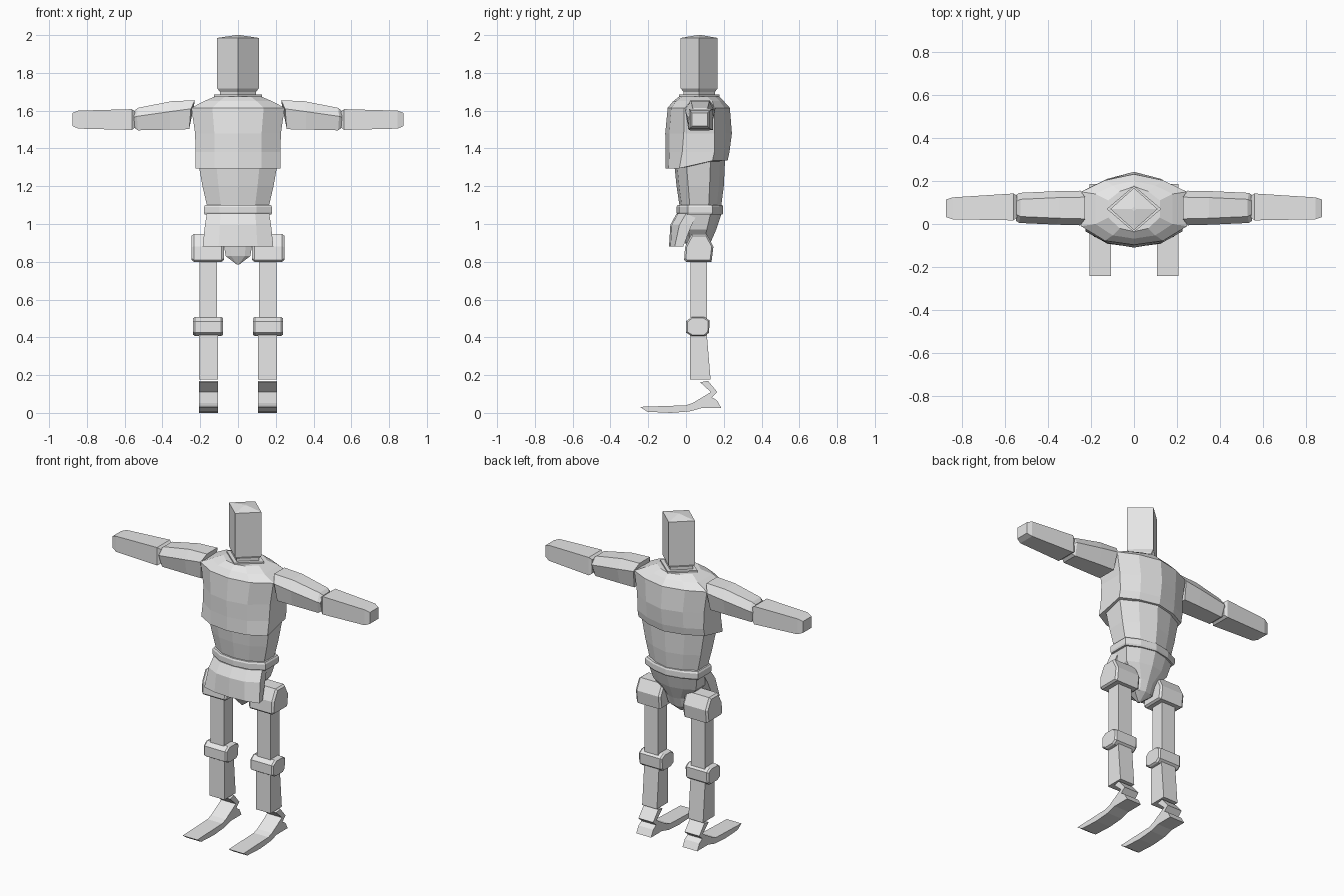
import bpy, bmesh

grey = bpy.data.materials.new("light grey")
grey.diffuse_color = (0.8, 0.8, 0.8, 1)


def loft(name, rings, side=1):
    """Skin a stack of equal-length rings, cap both ends; side=-1 mirrors in x."""
    bm = bmesh.new()
    rows = [[bm.verts.new((x * side, y, z)) for x, y, z in r] for r in rings]
    n = len(rows[0])
    for a, b in zip(rows, rows[1:]):
        for i in range(n):
            j = (i + 1) % n
            bm.faces.new((a[i], a[j], b[j], b[i]))
    bm.faces.new(rows[0][::-1])
    bm.faces.new(rows[-1])
    bmesh.ops.recalc_face_normals(bm, faces=bm.faces)
    me = bpy.data.meshes.new(name)
    bm.to_mesh(me)
    bm.free()
    me.materials.append(grey)
    ob = bpy.data.objects.new(name, me)
    bpy.context.collection.objects.link(ob)
    return ob


def diamond(r, ry, z, cy=0.07):
    return [(r, cy, z), (0, cy + ry, z), (-r, cy, z), (0, cy - ry, z)]


def body(z, w, front, back, sf=0.0, sb=0.14, zb=None):
    """Ten-sided torso ring: ridge front and back, flat sides from sf to sb."""
    zb = z if zb is None else zb
    m = 0.55 * w
    half = [(m, front + (sf - front) * 0.22, z), (w, sf, z), (w, sb, zb),
            (m, back - (back - sb) * 0.35, zb)]
    return ([(0, front, z)] + half + [(0, back, zb)]
            + [(-x, y, q) for x, y, q in reversed(half)])


def prism(profile, x0, x1):
    """Two rings extruding a (y, z) profile along x."""
    return [[(x, y, z) for y, z in profile] for x in (x0, x1)]


# head, neck and collar
loft("head", [diamond(0.095, 0.083, 1.70), diamond(0.11, 0.098, 1.717),
              diamond(0.11, 0.098, 1.985), diamond(0.01, 0.01, 2.0)])
loft("neck", [diamond(0.095, 0.083, 1.66), diamond(0.095, 0.083, 1.71)])
loft("collar", [diamond(0.127, 0.108, 1.66), diamond(0.127, 0.108, 1.685)])

# torso
loft("chest", [body(1.295, 0.225, -0.108, 0.22, -0.035, 0.14, 1.335),
               body(1.38, 0.225, -0.108, 0.23, -0.02, 0.15),
               body(1.48, 0.227, -0.110, 0.243, -0.012, 0.15),
               body(1.615, 0.247, -0.097, 0.232, -0.01, 0.15),
               body(1.65, 0.18, -0.068, 0.20, 0.0, 0.14),
               body(1.676, 0.12, -0.035, 0.175, 0.03, 0.11)])
loft("abdomen", [body(1.07, 0.16, -0.03, 0.185, 0.025, 0.115),
                 body(1.10, 0.165, -0.035, 0.187, 0.02, 0.12),
                 body(1.20, 0.188, -0.05, 0.20, 0.012, 0.125),
                 body(1.345, 0.214, -0.065, 0.207, 0.0, 0.13)])
loft("belt", [body(1.05, 0.176, -0.045, 0.193, 0.012, 0.135),
              body(1.06, 0.18, -0.05, 0.197, 0.01, 0.14),
              body(1.09, 0.18, -0.05, 0.197, 0.01, 0.14),
              body(1.10, 0.174, -0.045, 0.193, 0.012, 0.135)])

# pelvis: tapering core and flared front skirt
loft("pelvis", [body(0.785, 0.006, 0.035, 0.05, 0.038, 0.045),
                body(0.83, 0.065, 0.01, 0.10, 0.025, 0.08),
                body(0.89, 0.075, 0.0, 0.125, 0.02, 0.09),
                body(0.97, 0.145, -0.03, 0.16, 0.015, 0.11),
                body(1.055, 0.165, -0.04, 0.188, 0.015, 0.13)])


def skirt_ring(z, w, front, sf, back):
    half = [(w * 0.55, front + 0.008, z), (w, sf, z), (w * 0.95, back, z)]
    return ([(0, front, z)] + half
            + [(-x, y, q) for x, y, q in reversed(half)])


loft("front_skirt", [skirt_ring(0.88, 0.187, -0.09, -0.06, -0.015),
                     skirt_ring(0.995, 0.175, -0.083, -0.035, 0.03),
                     skirt_ring(1.055, 0.165, -0.05, 0.0, 0.06)])


def arm_ring(xt, xm, xb, top, mid, bot, y0, y1):
    """Six-sided upper arm section, slanted by separate x per height."""
    return [(xt, y0 + 0.03, top), (xt, y1 - 0.03, top), (xm, y1, mid),
            (xb, y1 - 0.022, bot), (xb, y0 + 0.018, bot), (xm, y0, mid)]


def box_ring(x, y0, y1, z0, z1):
    return [(x, y0, z0), (x, y1, z0), (x, y1, z1), (x, y0, z1)]


def tube_rings(profile, x0, x1, cut, cy, cz):
    """Prism along x with both ends chamfered towards its centre."""
    small = [(cy + (y - cy) * 0.88, cz + (z - cz) * 0.88) for y, z in profile]
    return ([[(x0, y, z) for y, z in small]] + prism(profile, x0 + cut, x1 - cut)
            + [[(x1, y, z) for y, z in small]])


hip_profile = [(-0.01, 0.81), (0.0, 0.80), (0.135, 0.80), (0.145, 0.88),
               (0.11, 0.947), (0.03, 0.947), (-0.005, 0.88)]
knee_profile = [(0.0, 0.425), (0.03, 0.407), (0.10, 0.407), (0.122, 0.425),
                (0.125, 0.49), (0.095, 0.508), (0.03, 0.508), (0.0, 0.485)]
foot_profile = [(-0.243, 0.032), (0.0, 0.04), (0.035, 0.052), (0.132, 0.11),
                (0.075, 0.162), (0.116, 0.17), (0.166, 0.11), (0.137, 0.083),
                (0.165, 0.065), (0.187, 0.025), (0.08, 0.025), (0.02, 0.008),
                (-0.08, 0.0), (-0.205, 0.006)]

for word, s in (("right", 1), ("left", -1)):
    # arms stretched sideways
    loft(word + "_upper_arm", [
        arm_ring(0.228, 0.25, 0.258, 1.655, 1.61, 1.502, -0.006, 0.155),
        arm_ring(0.35, 0.36, 0.36, 1.65, 1.595, 1.50, -0.003, 0.153),
        arm_ring(0.53, 0.535, 0.53, 1.615, 1.57, 1.496, 0.005, 0.145),
        arm_ring(0.548, 0.55, 0.548, 1.60, 1.565, 1.508, 0.015, 0.135)], s)
    loft(word + "_forearm", [
        box_ring(0.545, 0.03, 0.132, 1.51, 1.595),
        box_ring(0.562, 0.017, 0.142, 1.498, 1.608),
        box_ring(0.845, 0.022, 0.124, 1.505, 1.60),
        box_ring(0.875, 0.032, 0.114, 1.518, 1.588)], s)
    # legs
    loft(word + "_hip_joint", tube_rings(hip_profile, 0.075, 0.245, 0.012, 0.07, 0.87), s)
    loft(word + "_thigh", [[(x, y, z) for x, y in
         ((0.112, 0.025), (0.205, 0.025), (0.205, 0.11), (0.112, 0.11))]
        for z in (0.49, 0.83)], s)
    loft(word + "_knee", tube_rings(knee_profile, 0.08, 0.237, 0.01, 0.062, 0.457), s)
    loft(word + "_shin", [[(x, y, z) for x, y in
         ((0.107, 0.02), (0.207, 0.02), (0.207, b), (0.107, b))]
        for z, b in ((0.178, 0.13), (0.42, 0.11))], s)
    loft(word + "_foot", prism(foot_profile, 0.107, 0.207), s)
